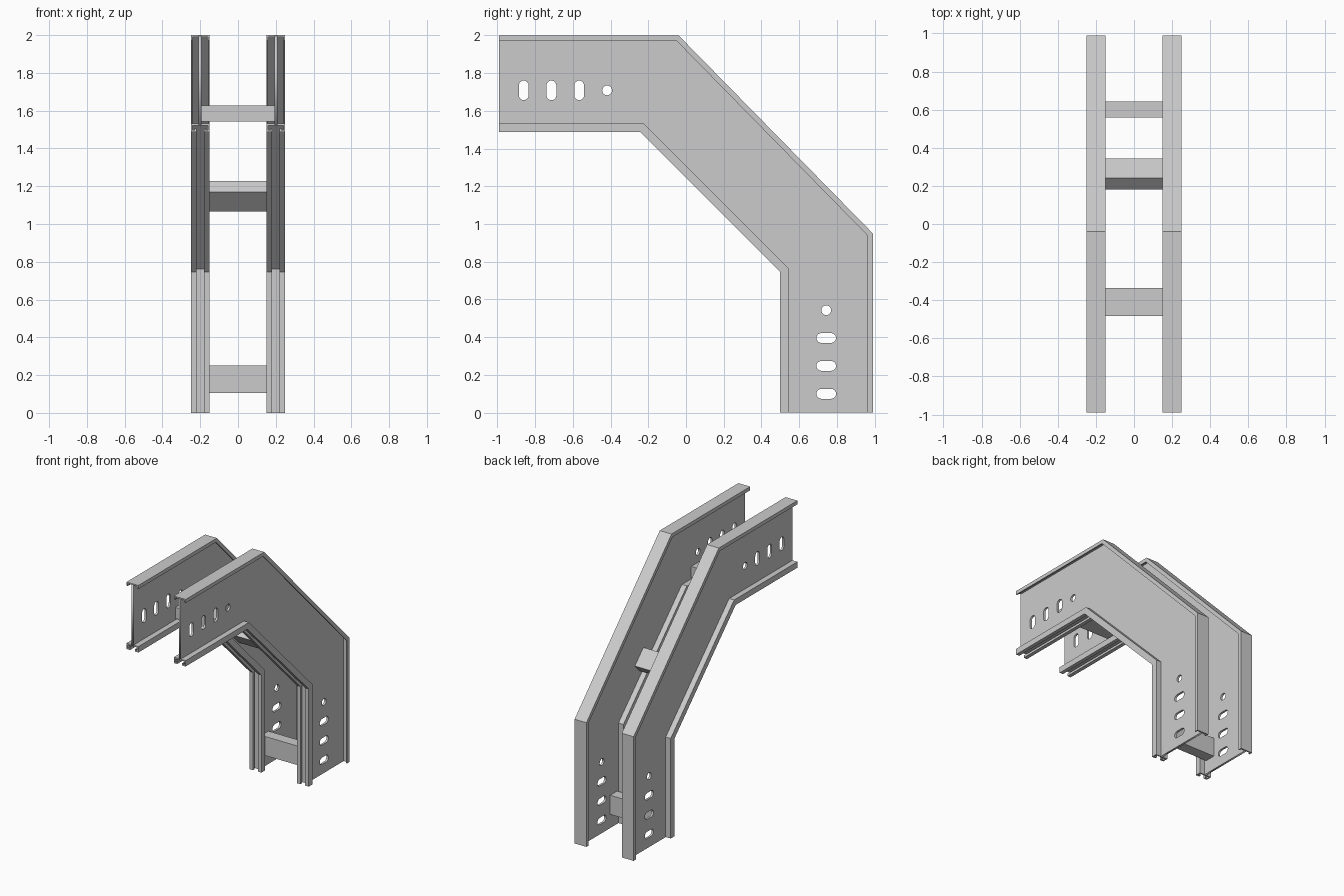
import bpy, bmesh, math
from mathutils import Vector, Matrix

if "Cube" in bpy.data.objects:
    bpy.data.objects.remove(bpy.data.objects["Cube"])

OUTER = [(-0.99, 2.0), (-0.04, 2.0), (0.99, 0.95), (0.99, 0.0)]       # (y, z) bend line
INNER = [(-0.99, 1.487), (-0.243, 1.487), (0.497, 0.747), (0.497, 0.0)]
RAIL_X = 0.2


def mitres(path):
    """Per point offset vector pointing to the right of travel, mitred at bends."""
    pts = [Vector(p) for p in path]
    nor = []
    for a, b in zip(pts, pts[1:]):
        t = (b - a).normalized()
        nor.append(Vector((t.y, -t.x)))
    out = []
    for i in range(len(pts)):
        n1, n2 = nor[max(i - 1, 0)], nor[min(i, len(nor) - 1)]
        out.append((n1 + n2) / (1 + n1.dot(n2)))
    return pts, out


def offset(path, d):
    pts, m = mitres(path)
    return [p + v * d for p, v in zip(pts, m)]


def add_object(name, mesh):
    ob = bpy.data.objects.new(name, mesh)
    bpy.context.collection.objects.link(ob)
    return ob


def sweep(name, half_profile, path, x0, side):
    """Sweep a left-right symmetric (x, depth) profile along a bent path."""
    profile = half_profile + [(-x, d) for x, d in reversed(half_profile)]
    pts, mit = mitres(path)
    bm = bmesh.new()
    rings = []
    for p, v in zip(pts, mit):
        ring = []
        for x, d in profile:
            q = p + v * d * side
            ring.append(bm.verts.new((x0 + x, q.x, q.y)))
        rings.append(ring)
    n = len(profile)
    for a, b in zip(rings, rings[1:]):
        for i in range(n):
            j = (i + 1) % n
            bm.faces.new((a[i], a[j], b[j], b[i]))
    bm.faces.new(rings[0])
    bm.faces.new(rings[-1])
    bmesh.ops.recalc_face_normals(bm, faces=bm.faces)
    me = bpy.data.meshes.new(name)
    bm.to_mesh(me)
    bm.free()
    return add_object(name, me)


def slot(cy, cz, half_len, vertical, r=0.026, seg=10):
    """Outline of a rounded slot (a circle when half_len is 0)."""
    pts = []
    for s in (1, -1):
        for k in range(seg + (half_len > 0)):
            a = math.pi * k / seg + (0 if s == 1 else math.pi)
            u, w = r * math.cos(a), r * math.sin(a) + s * half_len
            pts.append((cy + u, cz + w) if vertical else (cy + w, cz - u))
    return pts


def plate(name, loops, x0, thick):
    """Flat plate in the y-z plane with holes, made from a filled curve."""
    cu = bpy.data.curves.new(name, 'CURVE')
    cu.dimensions = '2D'
    cu.fill_mode = 'BOTH'
    cu.extrude = thick / 2
    for loop in loops:
        sp = cu.splines.new('POLY')
        sp.points.add(len(loop) - 1)
        for p, c in zip(sp.points, loop):
            p.co = (c[0], c[1], 0, 1)
        sp.use_cyclic_u = True
    tmp = add_object(name + "_outline", cu)
    dg = bpy.context.evaluated_depsgraph_get()
    me = bpy.data.meshes.new_from_object(tmp.evaluated_get(dg))
    bpy.data.objects.remove(tmp)
    me.transform(Matrix(((0, 0, 1, x0), (1, 0, 0, 0), (0, 1, 0, 0), (0, 0, 0, 1))))
    bm = bmesh.new()
    bm.from_mesh(me)
    bmesh.ops.remove_doubles(bm, verts=bm.verts, dist=1e-5)
    bmesh.ops.recalc_face_normals(bm, faces=bm.faces)
    bm.to_mesh(me)
    bm.free()
    me.name = name
    return add_object(name, me)


# Fixing holes: three slots and one round hole at each end
holes = [slot(y, 1.708, 0.026, True) for y in (-0.86, -0.713, -0.566)]
holes += [slot(0.743, z, 0.026, False) for z in (0.1, 0.248, 0.396)]
holes += [slot(-0.418, 1.708, 0, True), slot(0.743, 0.543, 0, True)]

# Flange cross-sections, right half, as (x, depth from the edge)
cap_half = [(0.05, 0), (0.05, 0.028), (0.04, 0.028), (0.04, 0.01)]
channel_half = [(0.021, 0.018), (0.021, 0), (0.05, 0), (0.05, 0.045)]
channel_inner = [(0.04, 0.035), (0.04, 0.01), (0.029, 0.01), (0.029, 0.018)]

# Side rails: web, outer cap flange, inner slotted channel
web_loop = offset(OUTER, 0.006) + list(reversed(offset(INNER, -0.04)))
for tag, x0 in (("left", -RAIL_X), ("right", RAIL_X)):
    plate(tag + "_rail_web", [web_loop] + holes, x0, 0.016)
    sweep(tag + "_outer_flange", list(reversed(cap_half)), OUTER, x0, 1)
    sweep(tag + "_inner_channel", channel_inner + channel_half, INNER, x0, -1)

# Rungs between the rails, following the bend
for name, y, z, tilt in (("upper_rung", -0.41, 1.585, 0),
                         ("middle_rung", 0.262, 1.147, -45),
                         ("lower_rung", 0.6, 0.178, -90)):
    bm = bmesh.new()
    bmesh.ops.create_cube(bm, size=1)
    bmesh.ops.scale(bm, vec=(0.384, 0.146, 0.085), verts=bm.verts)
    me = bpy.data.meshes.new(name)
    bm.to_mesh(me)
    bm.free()
    ob = add_object(name, me)
    ob.location = (0, y, z)
    ob.rotation_euler.x = math.radians(tilt)
